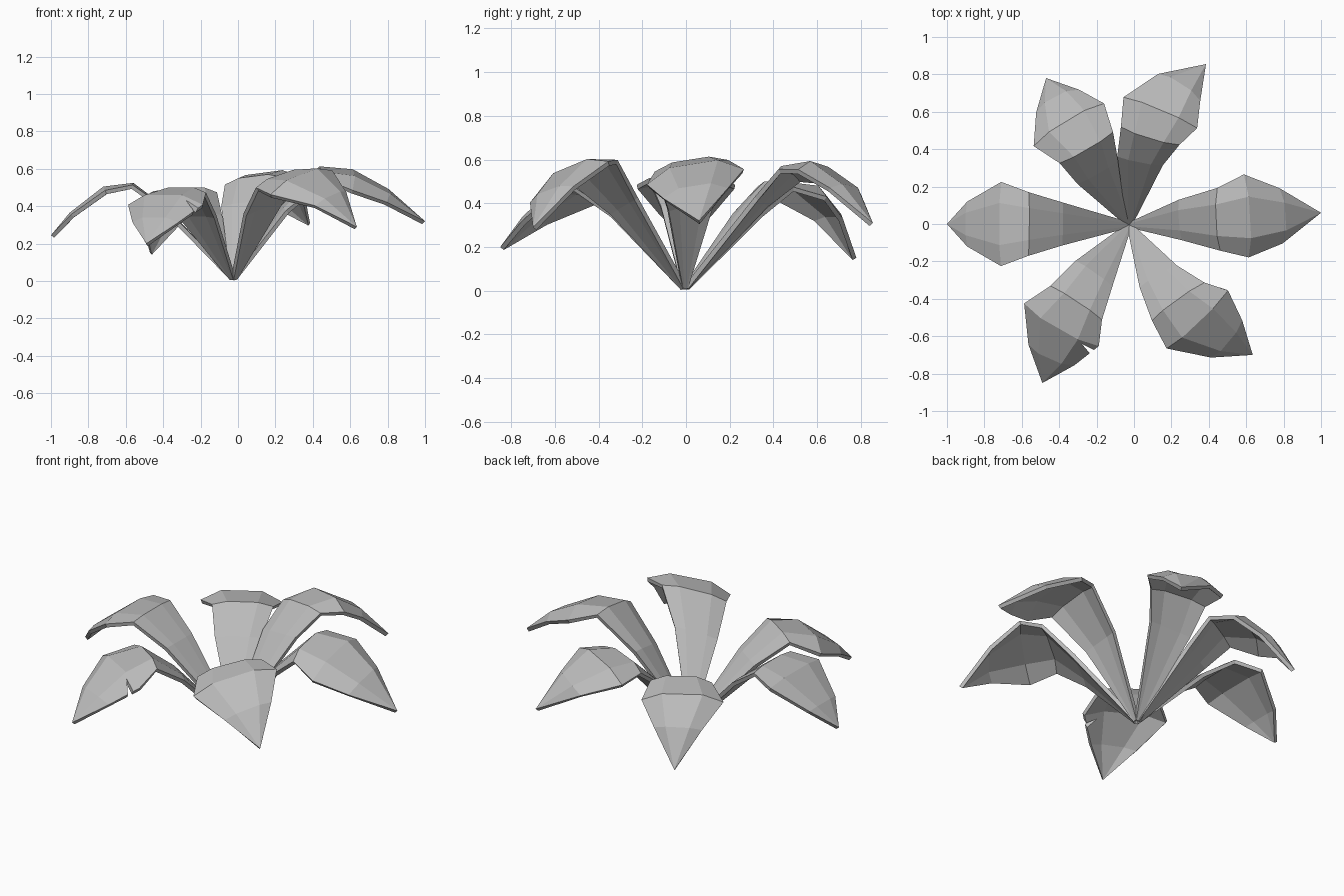
import bpy, bmesh, math
from mathutils import Vector

cube = bpy.data.objects.get("Cube")
if cube:
    bpy.data.objects.remove(cube, do_unlink=True)

# One plain grey for the whole plant
grey = bpy.data.materials.new("leaf_grey")
grey.use_nodes = True
tone = (0.5, 0.5, 0.5, 1)
grey.diffuse_color = tone
grey.node_tree.nodes["Principled BSDF"].inputs["Base Color"].default_value = tone

ROOT = Vector((-0.025, -0.005, 0.02))


def add_mesh(name, bm):
    mesh = bpy.data.meshes.new(name)
    bm.to_mesh(mesh)
    bm.free()
    obj = bpy.data.objects.new(name, mesh)
    bpy.context.collection.objects.link(obj)
    mesh.materials.append(grey)
    return obj


def flat_direction(v):
    return Vector((v.x, v.y, 0)).normalized()


def leaf(name, stations, tip, crown=0.25, roll=0):
    """Four-point ridged blade swept along a spine of (x, y, z, half width)."""
    spine = [ROOT] + [Vector(s[:3]) for s in stations] + [Vector(tip)]
    widths = [0.015] + [s[3] for s in stations]
    tilt = math.radians(roll)
    bm = bmesh.new()
    rows = []
    for i, half in enumerate(widths):
        along = (spine[i + 1] - spine[max(i - 1, 0)]).normalized()
        # Each row faces halfway between the bend of the spine and the root
        heading = flat_direction(along)
        if i:
            heading = (heading + flat_direction(spine[i] - ROOT)).normalized()
        side = Vector((-heading.y * math.cos(tilt), heading.x * math.cos(tilt), math.sin(tilt)))
        up = along.cross(side).normalized()
        arch = crown * half * min(i, 3) / 3
        row = []
        for t in (1, 0.5, -0.5, -1):
            drop = arch if abs(t) == 1 else 0
            row.append(bm.verts.new(spine[i] + side * half * t - up * drop))
        rows.append(row)
    for a, b in zip(rows, rows[1:]):
        for k in range(3):
            bm.faces.new((a[k], a[k + 1], b[k + 1], b[k]))
    end = bm.verts.new(spine[-1])
    for k in range(3):
        bm.faces.new((rows[-1][k], rows[-1][k + 1], end))
    bm.normal_update()
    obj = add_mesh(name, bm)
    solid = obj.modifiers.new("thickness", "SOLIDIFY")
    solid.thickness = 0.022
    solid.offset = -1
    return obj


# Leaves around the root
leaf("right_leaf",
     [(-.38, 0, .39, .115), (-.56, 0, .525, .17), (-.72, 0, .505, .225), (-.9, 0, .365, .12)],
     (-1, 0, .245), crown=0.1)
leaf("left_leaf",
     [(.24, .02, .4, .11), (.44, .02, .6, .17), (.62, .035, .58, .225), (.81, .04, .48, .15)],
     (1, .06, .32), crown=0.28, roll=9)
leaf("back_left_leaf",
     [(.03, .33, .42, .125), (.08, .46, .56, .165), (.14, .61, .58, .215), (.25, .75, .48, .135)],
     (.385, .855, .31), roll=-7)
leaf("back_right_leaf",
     [(-.19, .27, .36, .125), (-.25, .4, .5, .165), (-.36, .55, .48, .22), (-.42, .68, .35, .13)],
     (-.47, .78, .15))
leaf("front_left_leaf",
     [(.125, -.275, .4, .12), (.225, -.41, .57, .18), (.34, -.53, .57, .235), (.505, -.63, .46, .135)],
     (.635, -.7, .29), crown=0.2, roll=16)
torn = leaf("front_right_leaf",
            [(-.21, -.26, .36, .12), (-.305, -.415, .5, .165), (-.4, -.56, .46, .23), (-.45, -.72, .34, .135)],
            (-.49, -.85, .2))

# Wedge that tears a small notch in the front right leaf
bm = bmesh.new()
base = bm.faces.new([bm.verts.new(p) for p in
                     ((-.28, -.64, .1), (-.19, -.745, .1), (-.16, -.7, .1))])
top = bmesh.ops.extrude_face_region(bm, geom=[base])["geom"]
bmesh.ops.translate(bm, vec=(0, 0, 0.6),
                    verts=[v for v in top if isinstance(v, bmesh.types.BMVert)])
bmesh.ops.recalc_face_normals(bm, faces=bm.faces)
cutter = add_mesh("notch_cutter", bm)
cutter.hide_render = True
cut = torn.modifiers.new("notch", "BOOLEAN")
cut.operation = "DIFFERENCE"
cut.object = cutter
bpy.context.view_layer.update()
done = bpy.data.meshes.new_from_object(torn.evaluated_get(bpy.context.evaluated_depsgraph_get()))
torn.modifiers.clear()
torn.data = done
bpy.data.objects.remove(cutter, do_unlink=True)
